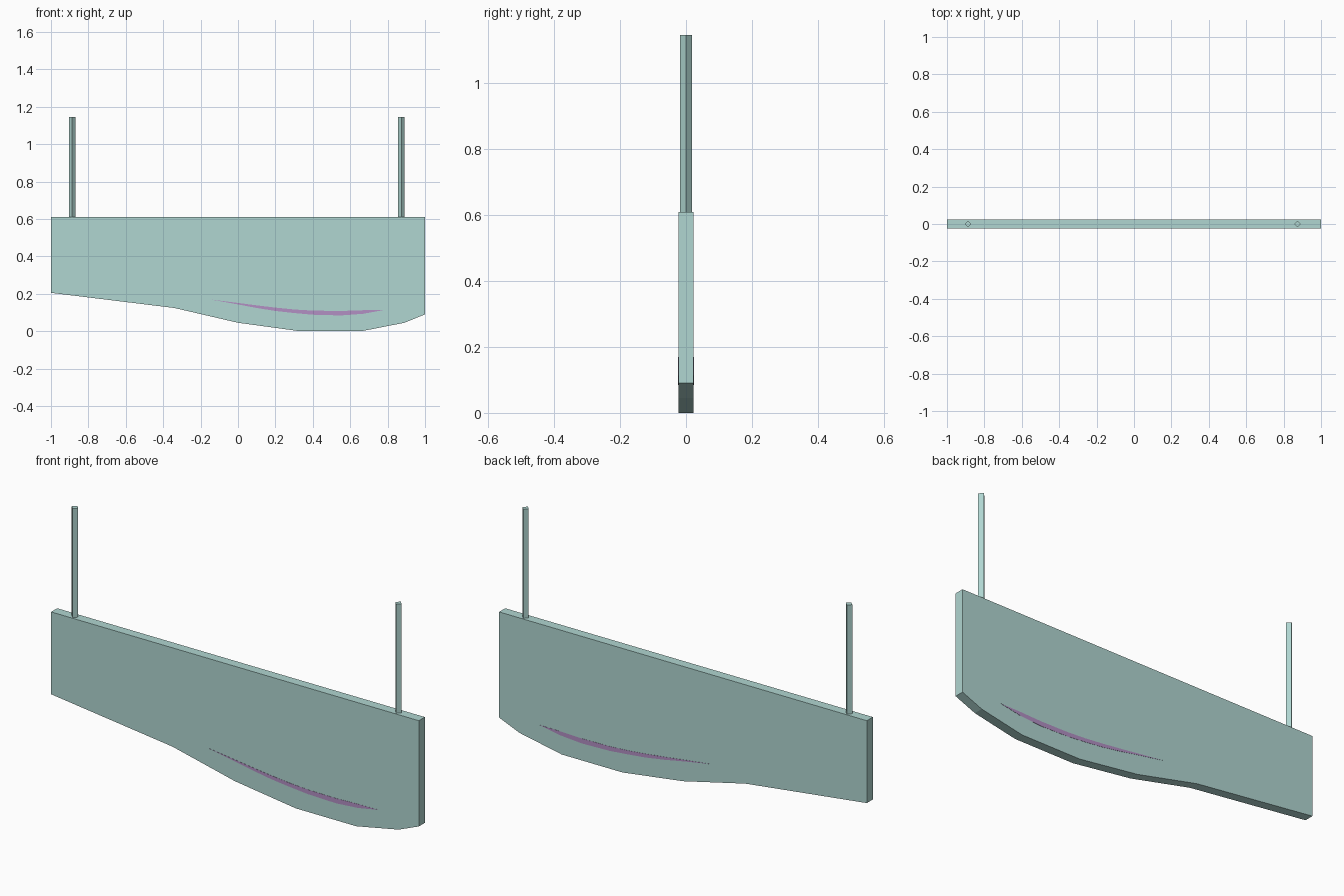
import bpy, bmesh, math

if "Cube" in bpy.data.objects:
    bpy.data.objects.remove(bpy.data.objects["Cube"])


def material(name, rgb):
    m = bpy.data.materials.new(name)
    m.diffuse_color = (*rgb, 1)
    m.use_nodes = True
    m.node_tree.nodes["Principled BSDF"].inputs["Base Color"].default_value = m.diffuse_color
    return m


def add_object(name, bm, mat):
    bmesh.ops.recalc_face_normals(bm, faces=bm.faces)
    me = bpy.data.meshes.new(name)
    bm.to_mesh(me)
    bm.free()
    me.materials.append(mat)
    ob = bpy.data.objects.new(name, me)
    bpy.context.collection.objects.link(ob)
    return ob


def slab(name, profile, y0, y1, mat):
    """Extrude an x-z profile along y."""
    bm = bmesh.new()
    face = bm.faces.new([bm.verts.new((x, y0, z)) for x, z in profile])
    ext = bmesh.ops.extrude_face_region(bm, geom=[face])
    verts = [v for v in ext["geom"] if isinstance(v, bmesh.types.BMVert)]
    bmesh.ops.translate(bm, verts=verts, vec=(0, y1 - y0, 0))
    return add_object(name, bm, mat)


teal = material("pale teal", (0.434, 0.672, 0.638))
purple = material("soft purple", (0.445, 0.279, 0.546))

# Hanging board with a curved lower edge
HALF = 0.0235
slab("hanging_board",
     [(-1, 0.61), (-1, 0.205), (-0.34, 0.124), (0, 0.045), (0.33, 0),
      (0.66, 0), (0.89, 0.045), (1, 0.09), (1, 0.61)],
     -HALF, HALF, teal)

# Thin crescent stripe on both faces
stripe = [(-0.145, 0.169), (0, 0.143), (0.1, 0.124), (0.2, 0.108), (0.3, 0.097),
          (0.4, 0.088), (0.55, 0.084), (0.67, 0.093), (0.78, 0.113),
          (0.67, 0.112), (0.55, 0.108), (0.4, 0.110), (0.3, 0.116),
          (0.2, 0.126), (0.1, 0.138), (0, 0.151)]
for side, name in ((-1, "front"), (1, "back")):
    slab("crescent_stripe_" + name, stripe, side * HALF, side * (HALF + 0.001), purple)

# Four-sided hanging rods, turned corner-on to the front
for x, name in ((-0.887, "left"), (0.873, "right")):
    bm = bmesh.new()
    bmesh.ops.create_cone(bm, cap_ends=True, segments=4,
                          radius1=0.0175, radius2=0.0175, depth=0.537)
    # keep one corner pointing along x and y
    v = bm.verts[:][0].co
    turn = -math.atan2(v.y, v.x)
    for p in bm.verts:
        c, s = math.cos(turn), math.sin(turn)
        p.co = (p.co.x * c - p.co.y * s + x, p.co.x * s + p.co.y * c, p.co.z + 0.8775)
    add_object("hanging_rod_" + name, bm, teal)
